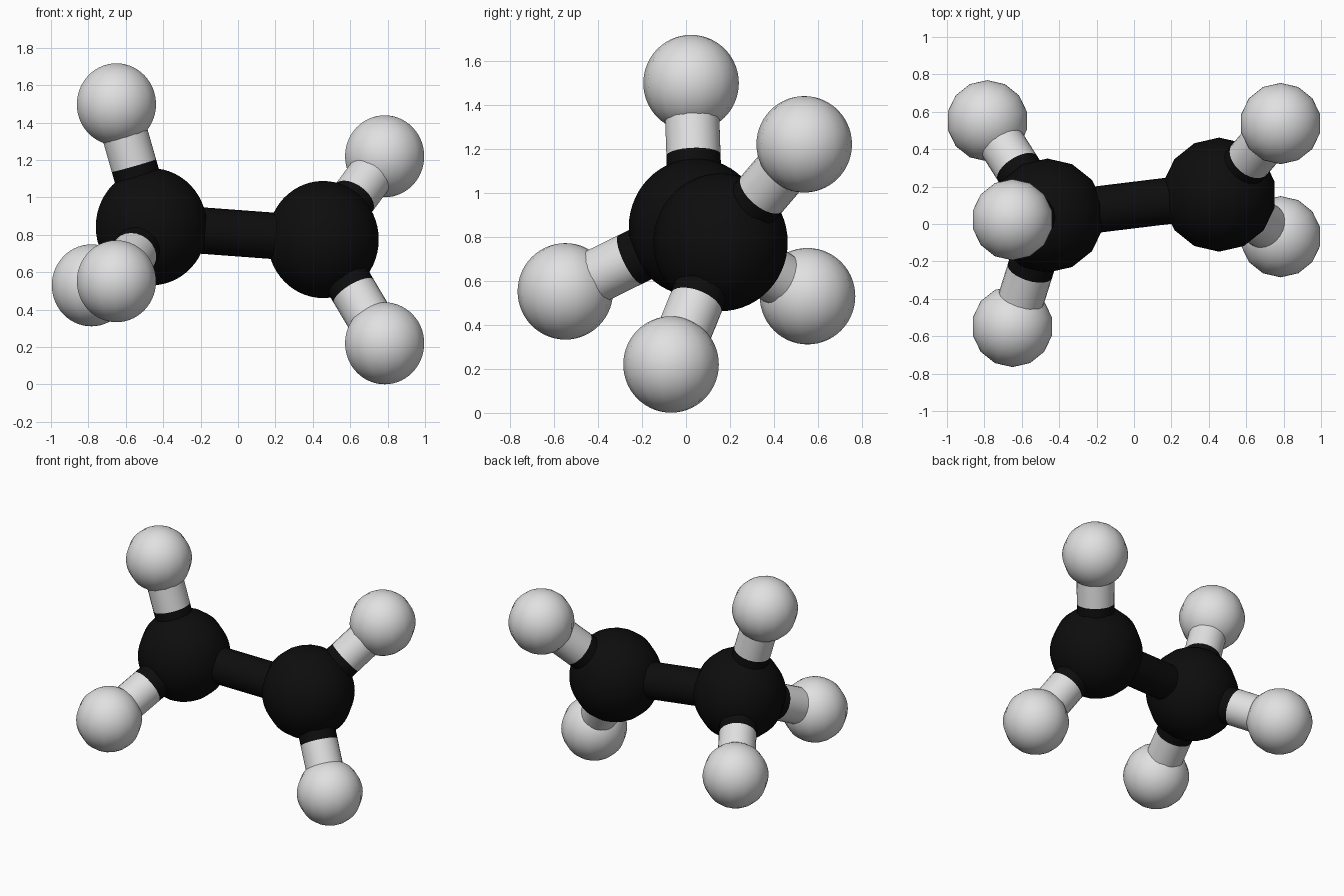
import bpy
from mathutils import Vector

if "Cube" in bpy.data.objects:
    bpy.data.objects.remove(bpy.data.objects["Cube"])


def material(name, value):
    m = bpy.data.materials.new(name)
    m.diffuse_color = (value, value, value, 1)
    m.use_nodes = True
    m.node_tree.nodes["Principled BSDF"].inputs["Base Color"].default_value = m.diffuse_color
    return m


BLACK = material("black", 0.004)
WHITE = material("pale_grey", 0.75)
BOND_R = 0.124


def atom(name, pos, r_side, r_up, mat):
    # Few segments around, many rings up, smooth shaded
    bpy.ops.mesh.primitive_uv_sphere_add(segments=14, ring_count=28, radius=1, location=pos)
    ob = bpy.context.object
    ob.name = name
    ob.scale = (r_side, r_side, r_up)
    ob.data.materials.append(mat)
    bpy.ops.object.shade_smooth()


def bond(name, a, b, mat):
    a, b = Vector(a), Vector(b)
    d = b - a
    bpy.ops.mesh.primitive_cylinder_add(vertices=24, radius=BOND_R, depth=d.length,
                                        location=(a + b) / 2)
    ob = bpy.context.object
    ob.name = name
    ob.rotation_mode = 'QUATERNION'
    ob.rotation_quaternion = d.to_track_quat('Z', 'Y')
    ob.data.materials.append(mat)
    bpy.ops.object.shade_smooth_by_angle()


# Each large dark atom with the small pale atoms attached to it
groups = {
    "left": ((-0.463, 0.045, 0.843),
             [(-0.65, 0.023, 1.498), (-0.784, 0.552, 0.53), (-0.65, -0.548, 0.552)]),
    "right": ((0.455, 0.157, 0.775),
              [(0.784, 0.537, 1.22), (0.784, -0.068, 0.22)]),
}

for side, (centre, small) in groups.items():
    atom(f"{side}_large_atom", centre, 0.305, 0.313, BLACK)
    for i, p in enumerate(small, 1):
        atom(f"{side}_small_atom_{i}", p, 0.217, 0.219, WHITE)
        # Rod is dark on the inner half and pale on the outer half
        mid = (Vector(centre) + Vector(p)) / 2
        bond(f"{side}_inner_rod_{i}", centre, mid, BLACK)
        bond(f"{side}_outer_rod_{i}", mid, p, WHITE)

# Central rod joining the two large atoms
bond("central_rod", groups["left"][0], groups["right"][0], BLACK)
